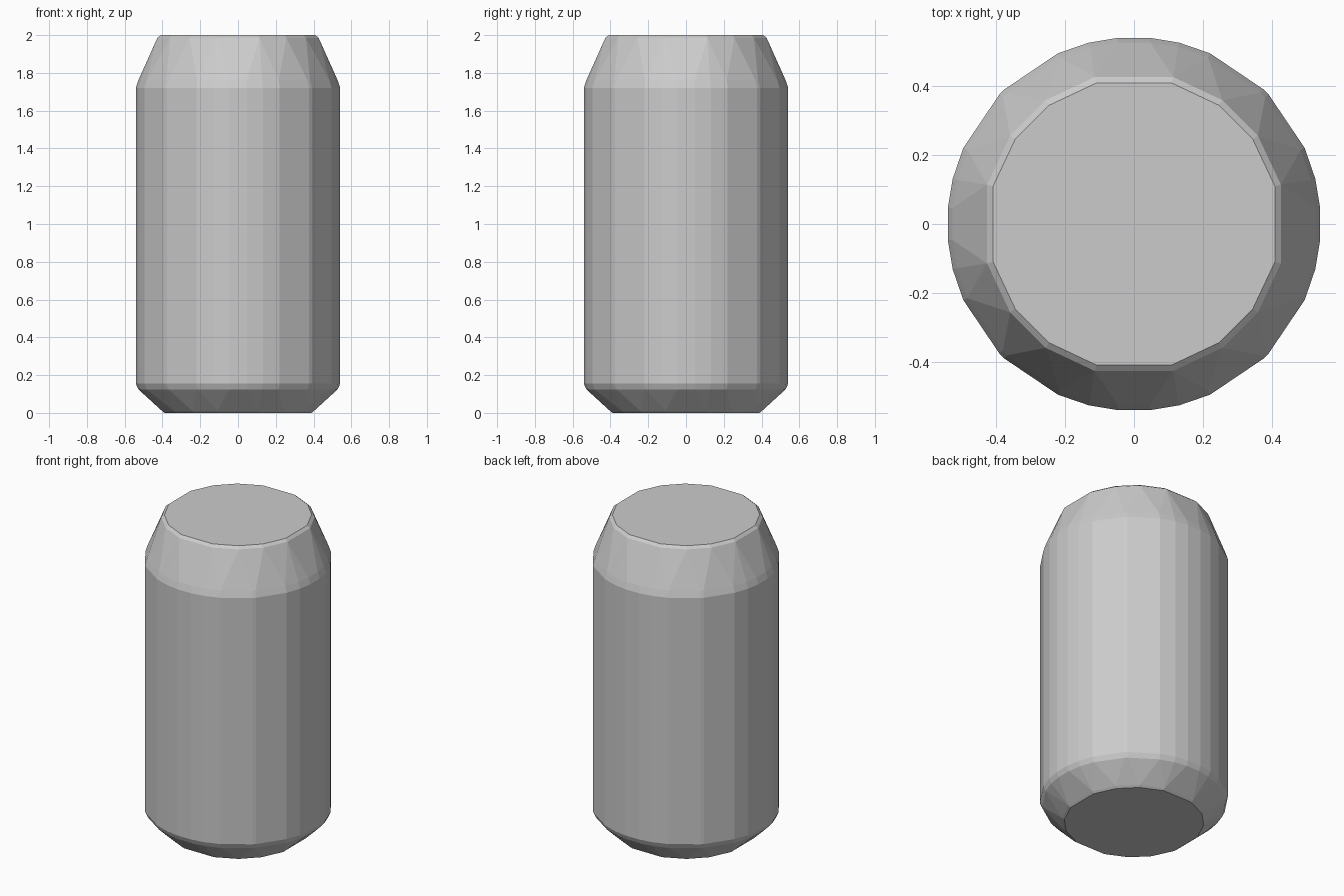
import bpy, bmesh
from math import radians, sin, cos

if "Cube" in bpy.data.objects:
    bpy.data.objects.remove(bpy.data.objects["Cube"])

# Uneven facet angles within one quadrant, repeated four times
BODY = (5, 14, 24, 44, 46, 66, 76, 85)
RIM = (15, 35.5, 54.5, 75)


def add_ring(bm, radius, z, angles):
    for quarter in range(4):
        for a in angles:
            t = radians(a + 90 * quarter)
            bm.verts.new((radius * cos(t), radius * sin(t), z))


bm = bmesh.new()

# Base: narrow foot flaring out to the wall
add_ring(bm, 0.403, 0.0, RIM)
add_ring(bm, 0.416, 0.01, RIM)
add_ring(bm, 0.53, 0.125, BODY)

# Straight wall and the softened start of the shoulder
add_ring(bm, 0.543, 0.155, BODY)
add_ring(bm, 0.543, 1.72, BODY)
add_ring(bm, 0.53, 1.76, BODY)

# Narrow top rim with a small chamfer
add_ring(bm, 0.442, 1.985, RIM)
add_ring(bm, 0.424, 2.0, RIM)

# The can is convex, so its faceted skin is the hull of the rings
bmesh.ops.convex_hull(bm, input=bm.verts[:])
loose = [v for v in bm.verts if not v.link_faces]
bmesh.ops.delete(bm, geom=loose, context='VERTS')
bmesh.ops.dissolve_limit(bm, angle_limit=radians(0.5),
                         verts=bm.verts[:], edges=bm.edges[:])
bmesh.ops.recalc_face_normals(bm, faces=bm.faces[:])

mesh = bpy.data.meshes.new("can_body")
bm.to_mesh(mesh)
bm.free()
bpy.context.collection.objects.link(bpy.data.objects.new("can_body", mesh))
